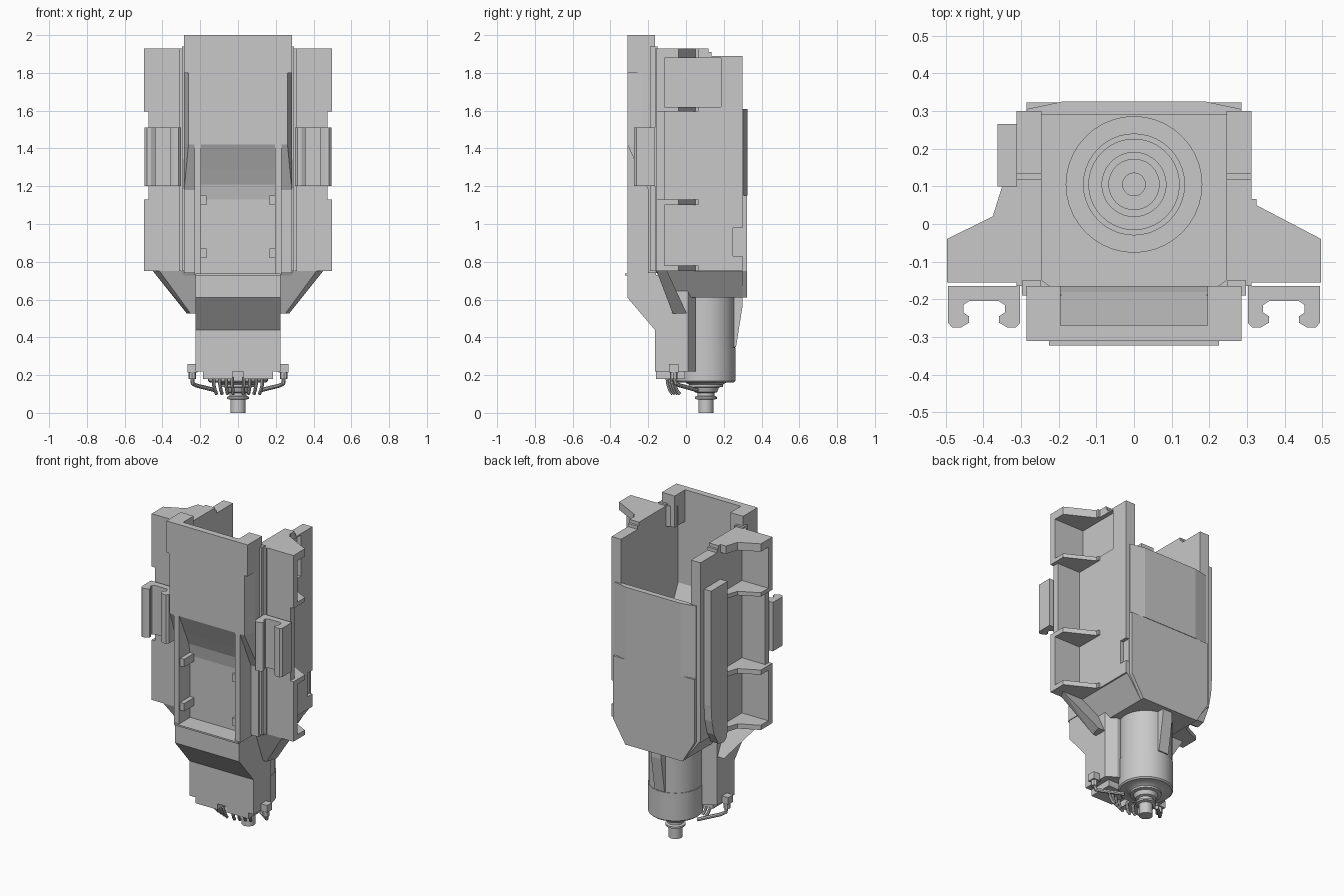
import bpy, bmesh, math
from mathutils import Vector

old = bpy.data.objects.get("Cube")
if old:
    bpy.data.objects.remove(old)

grey = bpy.data.materials.new("cast_grey")
grey.use_nodes = True
GREY = (0.58, 0.58, 0.58, 1)
grey.diffuse_color = GREY
grey.node_tree.nodes["Principled BSDF"].inputs["Base Color"].default_value = GREY


def finish(name, bm):
    bmesh.ops.recalc_face_normals(bm, faces=bm.faces)
    mesh = bpy.data.meshes.new(name)
    bm.to_mesh(mesh)
    bm.free()
    mesh.materials.append(grey)
    obj = bpy.data.objects.new(name, mesh)
    bpy.context.collection.objects.link(obj)
    return obj


def hull(name, points):
    bm = bmesh.new()
    for p in points:
        bm.verts.new(p)
    bmesh.ops.convex_hull(bm, input=bm.verts)
    bmesh.ops.dissolve_limit(bm, angle_limit=0.01, verts=bm.verts, edges=bm.edges)
    return finish(name, bm)


def corners(x0, x1, y0, y1, z):
    return [(x, y, z) for x in (x0, x1) for y in (y0, y1)]


def box(name, x0, x1, y0, y1, z0, z1):
    return hull(name, corners(x0, x1, y0, y1, z0) + corners(x0, x1, y0, y1, z1))


def prism(name, profile, axis, lo, hi):
    """Extrude a 2D outline along x, y or z."""
    place = {"x": lambda a, b, t: (t, a, b), "y": lambda a, b, t: (a, t, b),
             "z": lambda a, b, t: (a, b, t)}[axis]
    bm = bmesh.new()
    face = bm.faces.new([bm.verts.new(place(a, b, lo)) for a, b in profile])
    moved = bmesh.ops.extrude_face_region(bm, geom=[face])["geom"]
    bmesh.ops.translate(bm, vec=Vector(place(0, 0, hi - lo)),
                        verts=[v for v in moved if isinstance(v, bmesh.types.BMVert)])
    return finish(name, bm)


def smooth(obj):
    bpy.ops.object.select_all(action="DESELECT")
    obj.select_set(True)
    bpy.context.view_layer.objects.active = obj
    bpy.ops.object.shade_smooth_by_angle(angle=math.radians(35))


def lathe(name, profile, y):
    bm = bmesh.new()
    verts = [bm.verts.new((r, 0, z)) for r, z in profile]
    edges = [bm.edges.new(pair) for pair in zip(verts, verts[1:])]
    bmesh.ops.spin(bm, geom=verts + edges, cent=(0, 0, 0), axis=(0, 0, 1),
                   angle=math.tau, steps=40)
    bmesh.ops.remove_doubles(bm, verts=bm.verts, dist=1e-4)
    bmesh.ops.translate(bm, vec=(0, y, 0), verts=bm.verts)
    return finish(name, bm)


def bake(obj):
    graph = bpy.context.evaluated_depsgraph_get()
    return bpy.data.meshes.new_from_object(obj.evaluated_get(graph))


def cut(obj, *cutters):
    for cutter in cutters:
        mod = obj.modifiers.new("cut", "BOOLEAN")
        mod.operation, mod.solver, mod.object = "DIFFERENCE", "EXACT", cutter
    mesh = bake(obj)
    obj.modifiers.clear()
    obj.data = mesh


def tube(name, points, radius):
    curve = bpy.data.curves.new(name, "CURVE")
    curve.dimensions, curve.bevel_depth, curve.bevel_resolution = "3D", radius, 2
    curve.use_fill_caps = True
    spline = curve.splines.new("POLY")
    spline.points.add(len(points) - 1)
    for p, co in zip(spline.points, points):
        p.co = (*co, 1)
    temp = bpy.data.objects.new("temp", curve)
    bpy.context.collection.objects.link(temp)
    mesh = bake(temp)
    bpy.data.objects.remove(temp)
    mesh.materials.clear()
    mesh.materials.append(grey)
    obj = bpy.data.objects.new(name, mesh)
    bpy.context.collection.objects.link(obj)
    smooth(obj)


AXIS_Y = 0.105  # spindle centre line

# Cutters: cavities, front recess, bore, side slot and side pocket
cavity = box("cavity_cutter", -0.245, 0.245, -0.165, 0.297, 0.75, 2.2)


def front_void(name, half_width, top):
    return prism(name, [(-0.16, 1.13), (-0.18, 1.2), (-0.215, 1.28), (-0.27, 1.4),
                 (-0.27, top), (0, top), (0, 1.13)], "x", -half_width, half_width)


neck = front_void("neck_cutter", 0.195, 2.2)
hollow = front_void("hollow_cutter", 0.245, 1.8)
recess = prism("recess_cutter", [(-0.4, 0.735), (-0.4, 1.42), (-0.31, 1.42), (-0.25, 1.29),
               (-0.215, 1.21), (-0.2, 1.13), (-0.2, 0.735)], "x", -0.195, 0.195)
bore = lathe("bore_cutter", [(0, 0.45), (0.134, 0.45), (0.134, 0.62), (0.18, 0.62),
             (0.18, 0.9), (0, 0.9)], AXIS_Y)
slot = box("slot_cutter", 0.29, 0.4, 0.25, 0.4, 0.83, 0.98)
pocket = box("pocket_cutter", 0.285, 0.4, -0.115, 0.185, 1.62, 1.88)
cutters = [cavity, neck, hollow, recess, bore, slot, pocket]

# Front column: square head, chamfered middle, ribs running down over a flange


def section(z):
    return [(s * x, y, z) for s in (-1, 1)
            for x, y in ((0.262, -0.31), (0.285, -0.23), (0.285, -0.15))]


head = box("front_column_head", -0.285, 0.285, -0.31, -0.165, 1.8, 2.0)
middle = hull("front_column_middle", section(1.42) + section(1.8))
blend = hull("front_column_blend", section(1.42) + corners(-0.285, 0.285, -0.2, -0.15, 1.18))
ribs = box("front_frame_ribs", -0.23, 0.23, -0.31, -0.16, 0.73, 1.42)
flange = box("front_frame_flange", -0.285, 0.285, -0.2, -0.15, 0.74, 1.18)
for part in (head, middle, blend, ribs, flange):
    cut(part, cavity, neck, hollow, recess)
box("recess_lip", -0.225, 0.225, -0.322, -0.2, 0.727, 0.737)

# Lower front box with sloped chin, and the tapered bridge to the housing
chin = prism("front_box", [(-0.31, 0.73), (-0.31, 0.61), (-0.165, 0.44), (-0.165, 0.22),
             (0.01, 0.22), (0.01, 0.73)], "x", -0.225, 0.225)
bridge = prism("box_bridge", [(-0.225, 0), (-0.225, 0.01), (-0.165, 0.05), (0.165, 0.05),
               (0.225, 0.01), (0.225, 0)], "z", 0.22, 0.64)

# Rear shell: back wall in two parts and tapered floor
prism("back_wall_lower", [(-0.2, 0.61), (0.2, 0.61), (0.285, 0.75), (0.285, 1.15),
      (-0.285, 1.15), (-0.285, 0.75)], "y", 0.29, 0.322)
prism("back_wall_upper", [(-0.285, 0.29), (0.285, 0.29), (0.285, 0.305), (0.19, 0.325),
      (-0.19, 0.325), (-0.285, 0.305)], "z", 1.15, 1.61)
floor = hull("tapered_floor", corners(-0.31, 0.31, -0.165, 0.3, 0.76)
             + corners(-0.2, 0.2, -0.08, 0.3, 0.61))
for part in (chin, bridge, floor):
    cut(part, cavity, bore)

# Parts on both sides
for s, side in ((1, "left"), (-1, "right")):
    def sbox(name, x0, x1, *rest):
        return box(f"{side}_{name}", *sorted((s * x0, s * x1)), *rest)

    wall = prism(f"{side}_side_wall", [(-0.165, 0.75), (0.3, 0.75), (0.3, 1.89), (0.135, 1.89),
                 (0.135, 1.91), (0.12, 1.91), (0.12, 1.93), (-0.165, 1.93)],
                 "x", s * 0.245, s * 0.312)
    if s > 0:
        cut(wall, slot, pocket)
    sbox("corner_post", 0.247, 0.297, -0.19, -0.15, 0.75, 1.94)
    prism(f"{side}_corner_block", [(s * 0.25, -0.145), (s * 0.25, -0.19), (s * 0.19, -0.19)],
          "z", 1.8, 1.93)

    # Wing plates with stiffening ribs
    sbox("wing_lower", 0.295, 0.497, -0.155, -0.115, 0.75, 1.13)
    sbox("wing_middle", 0.295, 0.475, -0.155, -0.115, 1.13, 1.595)
    sbox("wing_upper", 0.295, 0.497, -0.155, -0.115, 1.595, 1.93)
    inner = [(0.325, 0.05), (0.325, 0.067), (0.3, 0.067)] if s > 0 else \
            [(0.375, 0.02), (0.35, 0.1), (0.3, 0.1)]
    outline = [(s * x, y) for x, y in [(0.3, -0.15), (0.497, -0.15), (0.497, -0.04)] + inner]
    for z0, z1 in ((0.75, 0.78), (1.1, 1.13), (1.595, 1.62), (1.88, 1.93)):
        prism(f"{side}_wing_rib", outline, "z", z0, z1)

    # Gusset between wing and front box
    hull(f"{side}_gusset", [(s * x, y, z) for x, y, z in (
        (0.22, -0.155, 0.75), (0.415, -0.155, 0.75), (0.45, -0.1, 0.75), (0.22, -0.1, 0.75),
        (0.22, -0.07, 0.525), (0.25, -0.07, 0.525), (0.27, 0.005, 0.525), (0.22, 0.005, 0.525))])

    # Linear guide carriage, a C section open to the front
    half = [(0.096, -0.165), (0.096, -0.262), (0.084, -0.275), (0.062, -0.275),
            (0.04, -0.262), (0.04, -0.245), (0.055, -0.235), (0.055, -0.215), (0.04, -0.205)]
    ring = half + [(-x, y) for x, y in reversed(half)]
    prism(f"{side}_carriage", [(s * 0.398 + x, y) for x, y in ring], "z", 1.2, 1.51)

    # Recess tabs
    for z in (0.82, 1.1):
        sbox("recess_tab", 0.168, 0.2, -0.3, -0.195, z, z + 0.05)

    # Coolant manifold, hoses and air pipe
    sbox("manifold", 0.03, 0.185, -0.16, -0.005, 0.18, 0.225)
    for i in range(4):
        x, y = s * (0.03 + 0.033 * i), -0.1 + 0.012 * i
        tube(f"{side}_hose", [(x, y, 0.19), (x, y + 0.005, 0.15),
             (x * 0.94, y + 0.015, 0.12), (x * 0.88, y + 0.03, 0.1)], 0.009)
    sbox("pipe_block", 0.215, 0.268, -0.09, -0.04, 0.215, 0.26)
    tube(f"{side}_pipe_nut", [(s * 0.243, -0.065, 0.225), (s * 0.243, -0.065, 0.18)], 0.02)
    tube(f"{side}_air_pipe", [(s * 0.243, -0.065, 0.2), (s * 0.24, -0.055, 0.155),
         (s * 0.22, -0.03, 0.145), (s * 0.12, 0.06, 0.12)], 0.011)

# Cable channel on one side, rounded at the foot
prism("cable_channel", [(0.265, 1.71), (0.1, 1.71), (0.1, 0.76), (0.115, 0.72), (0.14, 0.705),
      (0.19, 0.715), (0.235, 0.79), (0.258, 0.88), (0.265, 0.98)], "x", -0.362, -0.305)

# Spindle housing and nose with stepped bore, then the rear fin
smooth(lathe("spindle", [(0, 0), (0.04, 0), (0.04, 0.07), (0.058, 0.074), (0.058, 0.085),
       (0.045, 0.09), (0.045, 0.105), (0.06, 0.11), (0.07, 0.135), (0.09, 0.138), (0.09, 0.15),
       (0.11, 0.162), (0.15, 0.162), (0.158, 0.17), (0.158, 0.345), (0.154, 0.345), (0.154, 0.62),
       (0.135, 0.62), (0.135, 0.52), (0.12, 0.52), (0.12, 0.48), (0.085, 0.48), (0.085, 0.45),
       (0.068, 0.45), (0.068, 0.5), (0.03, 0.5), (0.03, 0.45), (0, 0.45)], AXIS_Y))
prism("rear_fin", [(0.25, 0.35), (0.265, 0.35), (0.3, 0.57), (0.3, 0.62), (0.25, 0.62)],
      "x", -0.035, 0.035)

for cutter in cutters:
    bpy.data.objects.remove(cutter)
